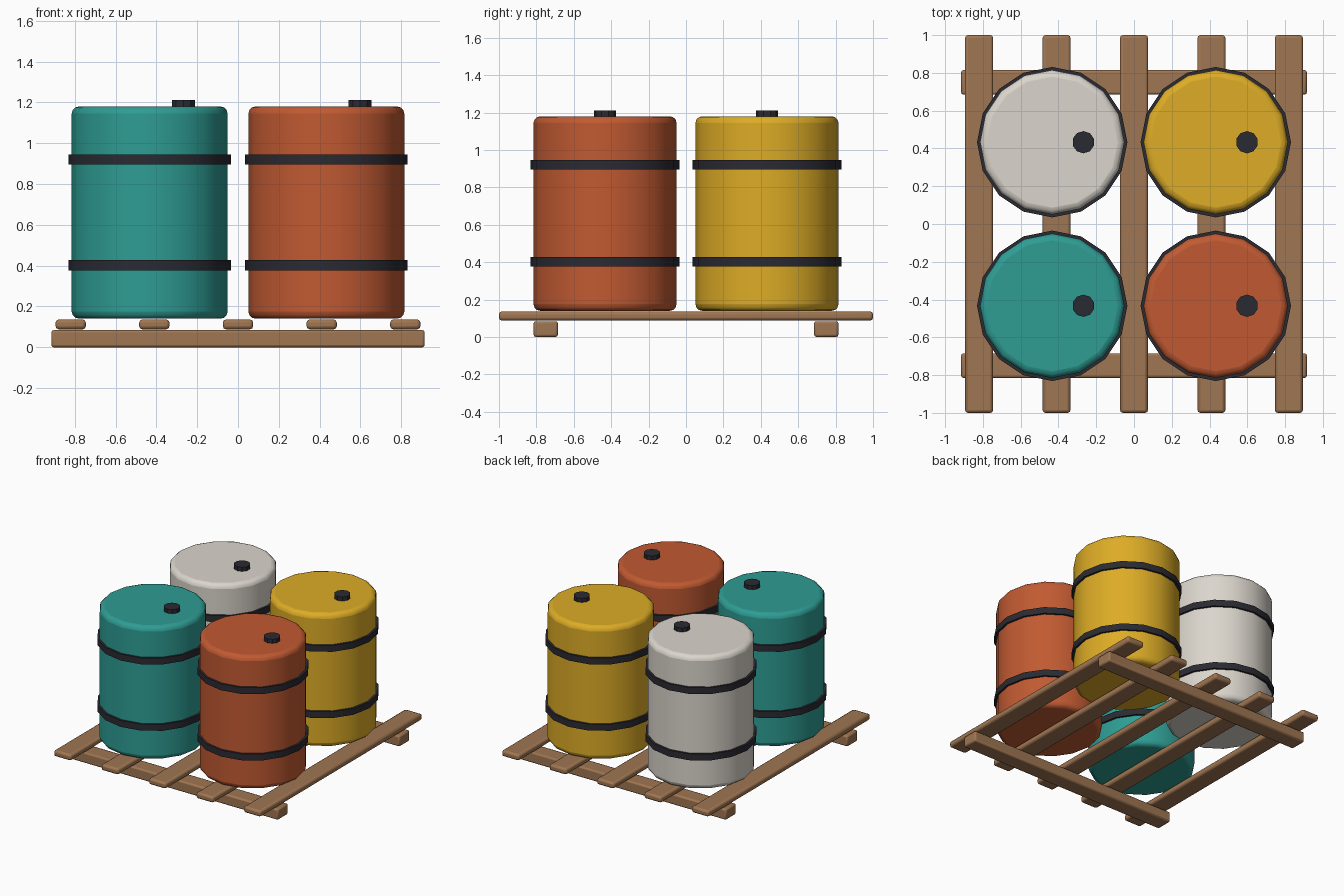
import bpy
import math

if "Cube" in bpy.data.objects:
    bpy.data.objects.remove(bpy.data.objects["Cube"])


def material(name, rgb):
    """Flat colour from sRGB 0-255 values."""
    lin = []
    for c in rgb:
        c /= 255
        lin.append(c / 12.92 if c <= 0.04045 else ((c + 0.055) / 1.055) ** 2.4)
    m = bpy.data.materials.new(name)
    m.diffuse_color = (*lin, 1)
    m.use_nodes = True
    m.node_tree.nodes["Principled BSDF"].inputs["Base Color"].default_value = m.diffuse_color
    return m


WOOD = material("wood_brown", (160, 118, 82))
DARK = material("dark_charcoal", (42, 42, 50))
TEAL = material("teal", (46, 157, 148))
ORANGE = material("rust_orange", (193, 90, 50))
YELLOW = material("mustard_yellow", (221, 172, 38))
WHITE = material("off_white", (219, 213, 204))


def finish(obj, name, mat, bevel=0, segments=2, smooth=True):
    obj.name = name
    obj.data.materials.append(mat)
    if bevel:
        mod = obj.modifiers.new("rounded_edges", 'BEVEL')
        mod.width = bevel
        mod.segments = segments
        mod.limit_method = 'ANGLE'
        mod.angle_limit = math.radians(40)
    if smooth:
        bpy.ops.object.shade_smooth_by_angle(angle=math.radians(40))


def box(name, centre, size, mat, bevel):
    bpy.ops.mesh.primitive_cube_add(size=1, location=centre)
    obj = bpy.context.object
    obj.scale = size
    bpy.ops.object.transform_apply(location=False, rotation=False, scale=True)
    finish(obj, name, mat, bevel)


def cylinder(name, x, y, z0, z1, radius, sides, mat, bevel=0, smooth=True):
    bpy.ops.mesh.primitive_cylinder_add(
        vertices=sides, radius=radius, depth=z1 - z0, location=(x, y, (z0 + z1) / 2))
    finish(bpy.context.object, name, mat, bevel, 3, smooth)


# Pallet: two rails under five slats
for side, y in (("front", -0.75), ("back", 0.75)):
    box(f"pallet_rail_{side}", (0, y, 0.042), (1.83, 0.13, 0.084), WOOD, 0.012)
for i in range(5):
    box(f"pallet_slat_{i + 1}", (-0.82 + 0.41 * i, 0, 0.112), (0.148, 2.0, 0.048), WOOD, 0.015)

# Drums: body, two hoops and an off-centre bung cap
D = 0.433
for label, x, y, mat in (("teal", -D, -D, TEAL), ("orange", D, -D, ORANGE),
                         ("white", -D, D, WHITE), ("yellow", D, D, YELLOW)):
    cylinder(f"{label}_drum_body", x, y, 0.14, 1.18, 0.382, 16, mat, bevel=0.035)
    for pos, z in (("lower", 0.402), ("upper", 0.92)):
        cylinder(f"{label}_drum_{pos}_hoop", x, y, z - 0.025, z + 0.025, 0.398, 16, DARK)
    cylinder(f"{label}_drum_cap", x + 0.165, y, 1.17, 1.212, 0.059, 10, DARK, smooth=False)
